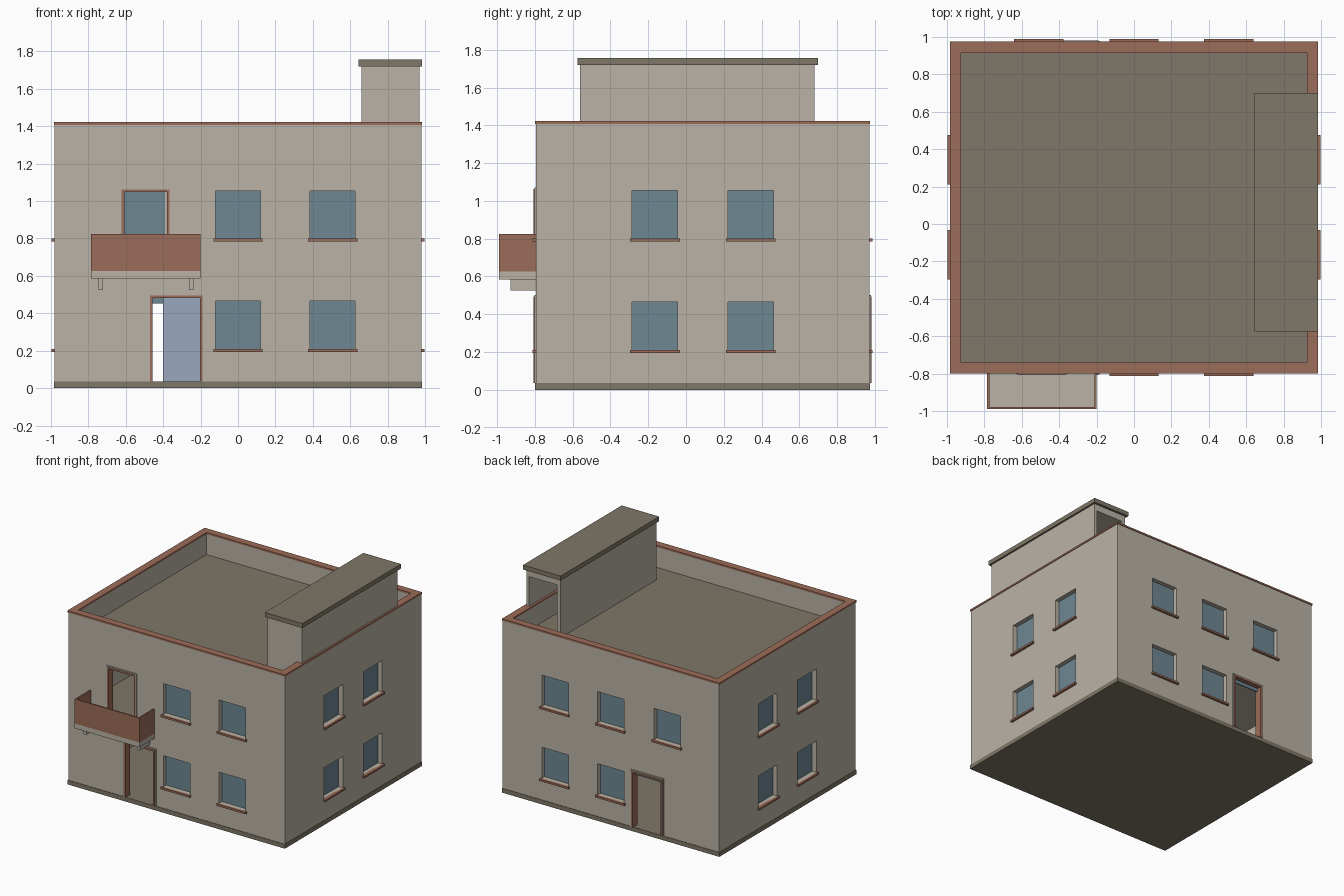
import bpy
import bmesh
from mathutils import Vector

if "Cube" in bpy.data.objects:
    bpy.data.objects.remove(bpy.data.objects["Cube"])


def material(name, r, g, b):
    m = bpy.data.materials.new(name)
    m.use_nodes = True
    m.diffuse_color = (r, g, b, 1)
    m.node_tree.nodes["Principled BSDF"].inputs["Base Color"].default_value = (r, g, b, 1)
    return m


PLASTER = material("beige plaster", 0.49, 0.45, 0.38)
BRICK = material("terracotta", 0.33, 0.15, 0.098)
STONE = material("dark stone", 0.215, 0.187, 0.138)
GLASS = material("blue glass", 0.156, 0.242, 0.292)
PALE = material("pale blue", 0.32, 0.39, 0.51)

# Main dimensions: outer wall faces, wall thickness and storey levels
X, Y0, Y1, T = 0.98, -0.795, 0.97, 0.052
BASE, CEILING, FLOOR, ATTIC, DECK, TOP = 0.035, 0.585, 0.625, 1.2, 1.24, 1.41


def boxes(name, parts, *mats):
    """One object made of boxes, each given as (x0, x1, y0, y1, z0, z1)."""
    bm = bmesh.new()
    for x0, x1, y0, y1, z0, z1 in parts:
        lo, hi = Vector((x0, y0, z0)), Vector((x1, y1, z1))
        verts = bmesh.ops.create_cube(bm, size=1)["verts"]
        for v in verts:
            v.co = (lo + hi) / 2 + v.co * (hi - lo)
    mesh = bpy.data.meshes.new(name)
    bm.to_mesh(mesh)
    bm.free()
    for m in mats:
        mesh.materials.append(m)
    ob = bpy.data.objects.new(name, mesh)
    bpy.context.collection.objects.link(ob)
    return ob


def on_wall(side, u0, u1, d0, d1, z0, z1):
    """Box on a wall: u runs along the wall, d points outward from its face."""
    if side == "front":
        return (u0, u1, Y0 - d1, Y0 - d0, z0, z1)
    if side == "back":
        return (u0, u1, Y1 + d0, Y1 + d1, z0, z1)
    if side == "left":
        return (X + d0, X + d1, u0, u1, z0, z1)
    return (-X - d1, -X - d0, u0, u1, z0, z1)


def carve(ob, parts):
    """Cut boxes out of an object and bake the result."""
    cutter = boxes("cutter", parts)
    cutter.hide_render = True
    mod = ob.modifiers.new("cut", "BOOLEAN")
    mod.operation, mod.solver, mod.object = "DIFFERENCE", "EXACT", cutter
    baked = bpy.data.meshes.new_from_object(
        ob.evaluated_get(bpy.context.evaluated_depsgraph_get()))
    ob.modifiers.clear()
    ob.data = baked
    bpy.data.objects.remove(cutter)


# Window centres along each wall, for the lower and upper storey
LOWER, UPPER = 0.21, 0.8
side_rows = [(u, z) for u in (-0.165, 0.343) for z in (LOWER, UPPER)]
windows = {
    "front": [(u, z) for u in (0, 0.506) for z in (LOWER, UPPER)],
    "back": [(u, z) for u in (0, 0.506) for z in (LOWER, UPPER)] + [(-0.51, UPPER)],
    "left": side_rows,
    "right": side_rows,
}
W, H = 0.12, 0.255

# Doorways: wall, opening edges, bottom and top
doors = {
    "front_door": ("front", -0.46, -0.2, BASE, 0.485),
    "back_door": ("back", -0.46, -0.2, BASE, 0.485),
    "balcony_door": ("front", -0.612, -0.375, FLOOR, 1.052),
}

# Base slab and hollow two-storey body with a walled roof terrace
boxes("base_slab", [(-X - 0.004, X + 0.004, Y0 - 0.004, Y1 + 0.004, 0, BASE)], STONE)
body = boxes("house_body", [(-X, X, Y0, Y1, BASE, TOP)], PLASTER, STONE)
inside = (-X + T, X - T, Y0 + T, Y1 - T)
carve(body, [inside + (BASE - 0.1, CEILING), inside + (FLOOR, ATTIC), inside + (DECK, TOP + 0.1)])
openings = [on_wall(s, u - W, u + W, -T - 0.02, 0.05, z, z + H)
            for s, spots in windows.items() for u, z in spots]
for s, a, b, z0, z1 in doors.values():
    low = z0 - 0.05 if z0 == BASE else z0
    openings.append(on_wall(s, a, b, -T - 0.02, 0.05, low, z1))
carve(body, openings)
for f in body.data.polygons:
    f.material_index = int(f.normal.z > 0.9 and f.area > 1)

# Panes and sills
for s, spots in windows.items():
    boxes(s + "_window_panes",
          [on_wall(s, u - W, u + W, -0.045, -0.037, z, z + H) for u, z in spots], GLASS)
    boxes(s + "_window_sills",
          [on_wall(s, u - W - 0.012, u + W + 0.012, -0.01, 0.018, z - 0.016, z) for u, z in spots],
          BRICK)

# Door frames: terracotta lining with a thin plaster surround
def frame(name, side, a, b, z0, z1, w, d0, d1, mat):
    boxes(name, [on_wall(side, a - w, a, d0, d1, z0, z1),
                 on_wall(side, b, b + w, d0, d1, z0, z1),
                 on_wall(side, a - w, b + w, d0, d1, z1, z1 + w)], mat)


for name, (s, a, b, z0, z1) in doors.items():
    e = 0.004
    frame(name + "_lining", s, a + e, b - e, z0, z1 - e, 0.014, -T + 0.003, 0.011, BRICK)
    frame(name + "_surround", s, a - 0.01, b + 0.01, z0, z1 + 0.01, 0.008, -0.01, 0.008, PLASTER)
boxes("back_door_transom", [on_wall("back", -0.457, -0.203, -0.035, -0.027, 0.452, 0.482)], GLASS)

# Hall partition behind the front door
boxes("hall_partition", [(-0.4, -0.1, -0.01, 0.01, BASE, CEILING)], PALE)

# Coping around the top of the parapet
out, inn = 0.005, T + 0.003
coping = boxes("parapet_coping",
               [(-X - out, X + out, Y0 - out, Y1 + out, TOP - 0.002, TOP + 0.012)], BRICK)
carve(coping, [(-X + inn, X - inn, Y0 + inn, Y1 - inn, TOP - 0.1, TOP + 0.1)])

# Balcony: slab, three-sided railing and two brackets
bx0, bx1, by = -0.785, -0.2, -0.99
boxes("balcony_slab", [(bx0, bx1, by, Y0, CEILING, FLOOR)], PLASTER)
rail, rail_top = 0.012, 0.825
boxes("balcony_railing", [
    (bx0, bx1, by, by + rail, FLOOR, rail_top),
    (bx0, bx0 + rail, by + rail, Y0, FLOOR, rail_top),
    (bx1 - rail, bx1, by + rail, Y0, FLOOR, rail_top)], BRICK)
boxes("balcony_brackets",
      [(x, x + 0.024, -0.93, Y0, 0.525, CEILING) for x in (-0.746, -0.262)], PLASTER)

# Stair house on the roof, open towards the back, with a flat cap
stair = boxes("stair_house", [(0.66, 0.97, -0.56, 0.68, DECK - 0.01, 1.72)], PLASTER)
carve(stair, [(0.69, 0.945, -0.53, 0.8, DECK - 0.1, 1.665)])
boxes("stair_house_cap", [(0.645, 0.985, -0.575, 0.7, 1.72, 1.757)], STONE)
